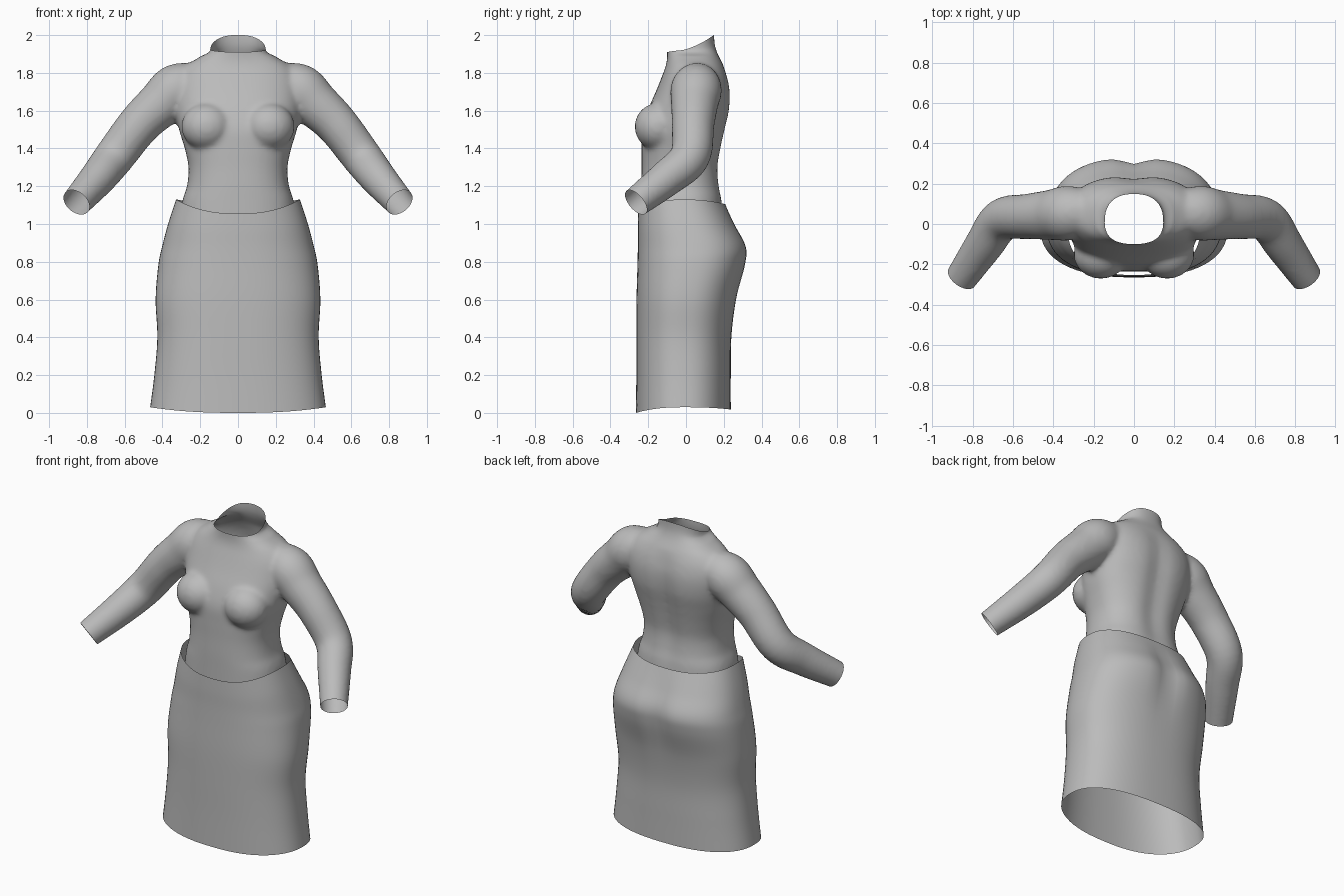
import bpy, bmesh, math
from mathutils import Vector

if "Cube" in bpy.data.objects:
    bpy.data.objects.remove(bpy.data.objects["Cube"])

grey = bpy.data.materials.new("plain_grey")
grey.use_nodes = True
GREY = (0.5, 0.5, 0.5, 1)
grey.diffuse_color = GREY
shader = next(n for n in grey.node_tree.nodes if n.type == 'BSDF_PRINCIPLED')
shader.inputs["Base Color"].default_value = GREY

SIDES = 64


def refine(rows, steps=6):
    """Catmull-Rom interpolation through rows of numbers."""
    out = []
    for i in range(len(rows) - 1):
        a, b, c, d = (rows[min(max(i + k, 0), len(rows) - 1)] for k in (-1, 0, 1, 2))
        for s in range(steps):
            t = s / steps
            out.append([q + 0.5 * t * (r - p + t * (2 * p - 5 * q + 4 * r - e + t * (3 * (q - r) + e - p)))
                        for p, q, r, e in zip(a, b, c, d)])
    return out + [list(rows[-1])]


def body_ring(z, half, front, back, groove, drop_f, drop_b, power=2.4):
    """Rounded cross-section with a groove in the back and a dipping edge."""
    ring = []
    mid, depth = (front + back) / 2, (back - front) / 2
    for i in range(SIDES):
        a = 2 * math.pi * i / SIDES
        c, s = math.cos(a), math.sin(a)
        x = half * math.copysign(abs(c) ** (2 / power), c)
        y = mid + depth * math.copysign(abs(s) ** (2 / power), s)
        if s > 0:
            y -= groove * math.exp(-(x / 0.07) ** 2)
        ring.append((x, y, z - (drop_b if s > 0 else drop_f) * s * s))
    return ring


def loft(bm, rings, caps=True):
    loops = [[bm.verts.new(p) for p in ring] for ring in rings]
    for low, high in zip(loops, loops[1:]):
        for i in range(len(low)):
            j = (i + 1) % len(low)
            bm.faces.new((low[i], low[j], high[j], high[i]))
    if caps:
        bm.faces.new(loops[0][::-1])
        bm.faces.new(loops[-1])


def tube_rings(path):
    rings = []
    for i, (x, y, z, r) in enumerate(path):
        tangent = Vector(path[min(i + 1, len(path) - 1)][:3]) - Vector(path[max(i - 1, 0)][:3])
        u = tangent.cross(Vector((0, 1, 0))).normalized()
        v = tangent.cross(u).normalized()
        angles = [2 * math.pi * k / 32 for k in range(32)]
        rings.append([Vector((x, y, z)) + r * (math.cos(a) * u + math.sin(a) * v) for a in angles])
    return rings


def finish(bm, name):
    bmesh.ops.recalc_face_normals(bm, faces=bm.faces)
    for f in bm.faces:
        f.smooth = True
    mesh = bpy.data.meshes.new(name)
    bm.to_mesh(mesh)
    bm.free()
    mesh.materials.append(grey)
    obj = bpy.data.objects.new(name, mesh)
    bpy.context.collection.objects.link(obj)
    return obj


# Skirt: height, half width, front, back, groove, front dip, back dip
skirt_rows = [
    (0.03, 0.465, -0.265, 0.237, 0, 0.03, 0.012),
    (0.20, 0.443, -0.263, 0.237, 0, 0, 0),
    (0.40, 0.427, -0.263, 0.240, 0, 0, 0),
    (0.60, 0.436, -0.262, 0.268, 0.005, 0, 0),
    (0.78, 0.422, -0.257, 0.318, 0.025, 0, 0),
    (0.88, 0.402, -0.255, 0.324, 0.03, 0, 0),
    (1.00, 0.370, -0.255, 0.267, 0.015, 0.03, 0.01),
    (1.13, 0.328, -0.253, 0.208, 0, 0.075, 0.025),
]
bm = bmesh.new()
loft(bm, [body_ring(*row) for row in refine(skirt_rows)], caps=False)
finish(bm, "skirt")

# Torso with neck, as a closed volume
torso_rows = [
    (0.96, 0.315, -0.237, 0.205, 0, 0, 0),
    (1.12, 0.295, -0.237, 0.195, 0.01, 0, 0),
    (1.20, 0.270, -0.237, 0.182, 0.015, 0, 0),
    (1.30, 0.262, -0.235, 0.177, 0.02, 0, 0),
    (1.40, 0.282, -0.235, 0.192, 0.02, 0, 0),
    (1.50, 0.312, -0.232, 0.213, 0.02, 0, 0),
    (1.60, 0.330, -0.203, 0.235, 0.02, 0, 0),
    (1.70, 0.335, -0.160, 0.238, 0.015, 0, 0),
    (1.78, 0.320, -0.128, 0.222, 0.01, 0, 0),
    (1.84, 0.275, -0.106, 0.198, 0, 0, 0),
    (1.88, 0.210, -0.100, 0.178, 0, 0, 0),
    (1.92, 0.157, -0.100, 0.160, 0, 0, 0),
    (1.97, 0.143, -0.103, 0.150, 0, 0, 0),
    (2.06, 0.143, -0.108, 0.150, 0, 0, 0),
]
bm = bmesh.new()
loft(bm, [body_ring(*row) for row in refine(torso_rows)])

# Sleeves and bust on both sides: centre and radius along each sleeve
sleeve_path = [
    (0.20, 0.065, 1.755, 0.100),
    (0.32, 0.055, 1.715, 0.135),
    (0.41, 0.045, 1.635, 0.125),
    (0.525, 0.037, 1.525, 0.113),
    (0.655, 0.020, 1.355, 0.106),
    (0.745, -0.105, 1.240, 0.096),
    (0.855, -0.265, 1.115, 0.080),
    (0.895, -0.322, 1.068, 0.076),
]
for side in (-1, 1):
    path = [(side * x, y, z, r) for x, y, z, r in refine(sleeve_path)]
    loft(bm, tube_rings(path))
    bust = bmesh.ops.create_uvsphere(bm, u_segments=32, v_segments=20, radius=1)["verts"]
    for v in bust:
        v.co = Vector((side * 0.165 + 0.135 * v.co.x, -0.15 + 0.122 * v.co.y, 1.515 + 0.125 * v.co.z))
volume = finish(bm, "top_volume")

# Fuse the volumes into one skin and soften the seams
remesh = volume.modifiers.new("fuse", 'REMESH')
remesh.mode = 'VOXEL'
remesh.voxel_size = 0.014
soften = volume.modifiers.new("soften", 'SMOOTH')
soften.factor = 0.5
soften.iterations = 8
bpy.context.view_layer.update()
fused = bpy.data.meshes.new_from_object(volume.evaluated_get(bpy.context.evaluated_depsgraph_get()))
bpy.data.objects.remove(volume)

# Cut open the waist, neck and cuffs
bm = bmesh.new()
bm.from_mesh(fused)
bpy.data.meshes.remove(fused)
cuts = [((0, 0, 1.02), (0, 0, -1)), ((0, 0.145, 2.0), (0, -0.345, 0.94))]
cuts += [((s * 0.855, -0.265, 1.115), (s * 0.48, -0.67, -0.56)) for s in (-1, 1)]
for point, normal in cuts:
    bmesh.ops.bisect_plane(bm, geom=bm.verts[:] + bm.edges[:] + bm.faces[:],
                           plane_co=point, plane_no=normal, clear_outer=True)

# Dip the neckline at the sides
for v in bm.verts:
    if v.co.z > 1.89 and abs(v.co.x) < 0.2:
        bow = max(0, 1 - ((v.co.y - 0.025) / 0.125) ** 2)
        v.co.z -= 0.022 * bow * min(1, (v.co.z - 1.89) / 0.05)
finish(bm, "long_sleeved_top")
